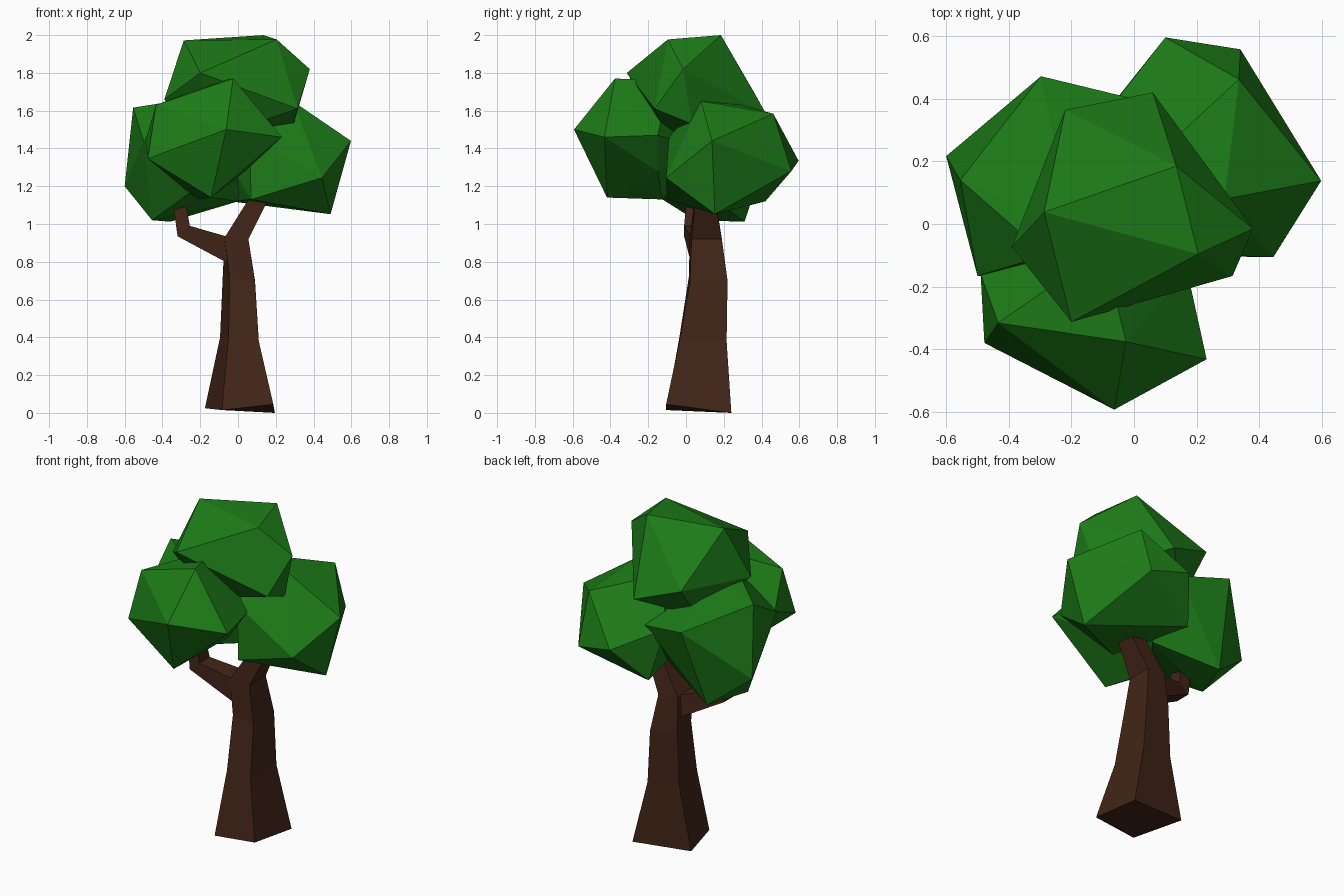
import bpy, bmesh
from mathutils import Vector


def material(name, rgb):
    m = bpy.data.materials.new(name)
    m.diffuse_color = (*rgb, 1)
    return m


BARK = material("bark", (0.055, 0.018, 0.009))
LEAF = material("leaf", (0.012, 0.2, 0.009))


def finish(name, bm, mat):
    bmesh.ops.recalc_face_normals(bm, faces=bm.faces[:])
    me = bpy.data.meshes.new(name)
    bm.to_mesh(me)
    bm.free()
    me.materials.append(mat)
    ob = bpy.data.objects.new(name, me)
    bpy.context.collection.objects.link(ob)


def loft(name, rings):
    """Four-sided limb skinned through a few rings."""
    bm = bmesh.new()
    loops = [[bm.verts.new(p) for p in ring] for ring in rings]
    for a, b in zip(loops, loops[1:]):
        for i in range(4):
            j = (i + 1) % 4
            bm.faces.new((a[i], a[j], b[j], b[i]))
    bm.faces.new(loops[0])
    bm.faces.new(loops[-1])
    finish(name, bm, BARK)


def crown(name, centre, paired, single):
    """Faceted leaf clump: paired corners are repeated opposite the centre."""
    c = Vector(centre)
    pts = [Vector(p) for p in paired + single]
    pts += [2 * c - Vector(p) for p in paired]
    bm = bmesh.new()
    verts = [bm.verts.new(p) for p in pts]
    res = bmesh.ops.convex_hull(bm, input=verts)
    junk = {g for g in res["geom_interior"] + res["geom_unused"]
            if isinstance(g, bmesh.types.BMVert)}
    bmesh.ops.delete(bm, geom=list(junk), context='VERTS')
    finish(name, bm, LEAF)


# Trunk: flared, slightly twisted base leaning up to the right
loft("trunk", [
    [(-.085, -.105, .015), (.187, -.105, .045), (.195, .24, 0), (-.175, .20, .025)],
    [(-.05, -.035, .40), (.11, -.035, .38), (.11, .215, .38), (-.095, .20, .40)],
    [(-.045, .015, .72), (.09, .02, .69), (.09, .22, .70), (-.08, .20, .74)],
    [(-.07, .02, .93), (.055, .03, .92), (.055, .19, .92), (-.07, .18, .93)],
    [(.08, .05, 1.17), (.17, .05, 1.15), (.17, .15, 1.15), (.08, .15, 1.17)],
])


# Side branch: elbow out to the left, then up
def slab(x0, z0, x1, z1, y0, y1):
    return [(x0, y0, z0), (x0, y1, z0), (x1, y1, z1), (x1, y0, z1)]


loft("branch", [
    slab(-.03, .78, -.03, .925, .03, .17),
    slab(-.32, .935, -.255, .99, -.01, .09),
    slab(-.34, 1.08, -.275, 1.10, 0, .08),
])

# Leaf clumps
crown("top_leaves", (0, .04, 1.71), [],
      [(.135, .185, 2.0), (.205, -.096, 1.977), (-.287, .038, 1.972),
       (-.22, .364, 1.69), (.06, .42, 1.59), (.38, -.015, 1.82),
       (-.2, -.313, 1.80), (-.39, -.073, 1.66), (.315, -.166, 1.61),
       (.295, .03, 1.53), (-.13, -.10, 1.46), (-.2, .17, 1.46)])

crown("front_leaves", (-.12, -.25, 1.45),
      [(-.026, -.376, 1.77), (-.063, -.593, 1.50), (-.143, -.418, 1.14)],
      [(-.478, -.38, 1.346), (.232, -.432, 1.46), (-.434, -.316, 1.63),
       (.17, -.15, 1.47), (.04, -.15, 1.28), (-.49, -.16, 1.44)])

crown("right_leaves", (.27, .24, 1.34),
      [(.598, .138, 1.44)],
      [(.49, .153, 1.052), (.335, .462, 1.584), (.445, -.106, 1.245),
       (.10, .596, 1.335), (.34, .558, 1.28), (.29, .08, 1.65),
       (-.04, .42, 1.12), (.06, -.09, 1.46), (.07, -.10, 1.13),
       (.03, .18, 1.66), (-.10, .34, 1.42)])

crown("left_leaves", (-.28, .15, 1.33),
      [(-.60, .217, 1.20), (-.36, .31, 1.012), (-.297, .472, 1.50)],
      [(-.555, .14, 1.616), (-.50, -.166, 1.44), (-.455, .05, 1.02),
       (0, .40, 1.44), (0, .16, 1.12), (-.28, -.10, 1.66)])
